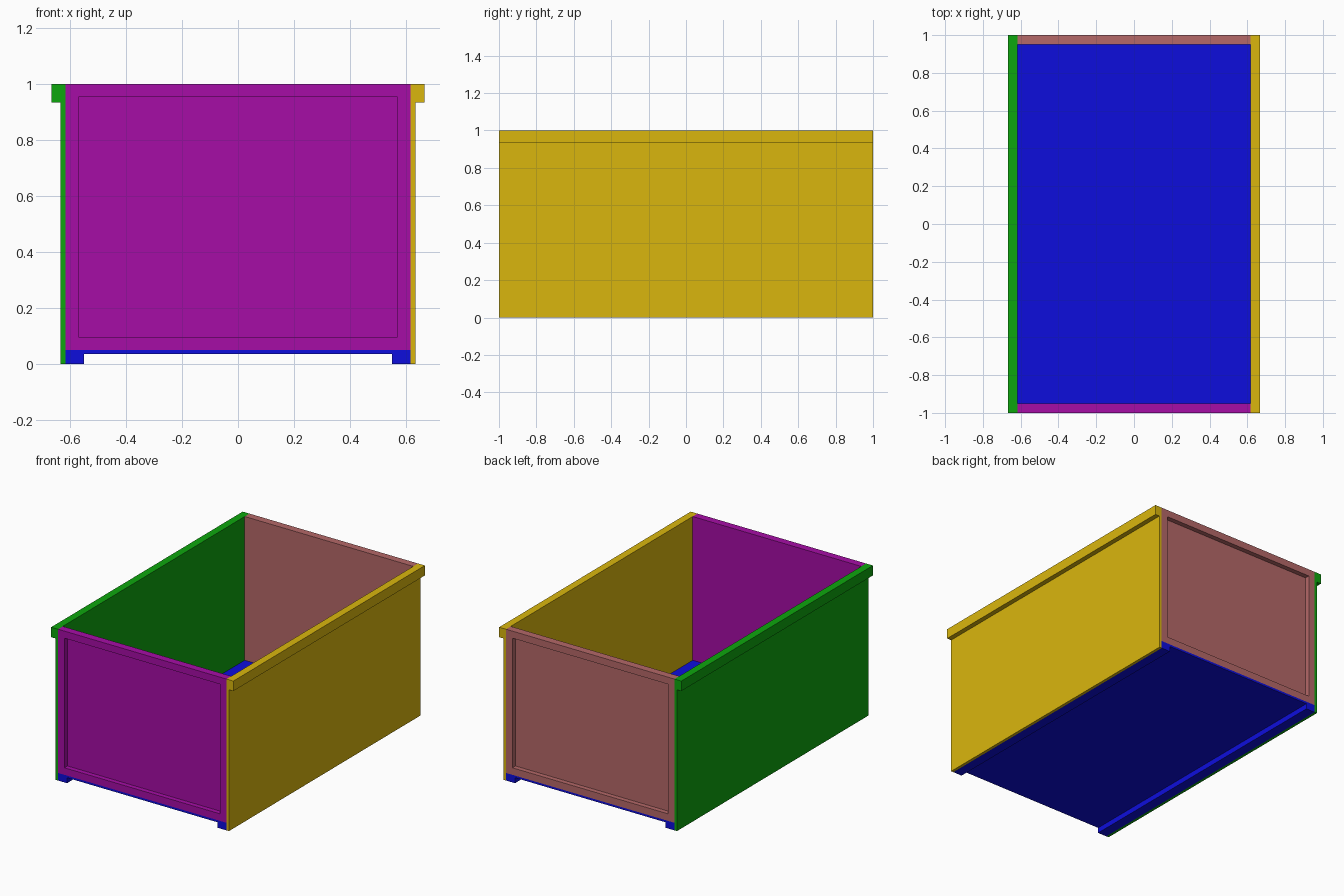
import bpy, bmesh
from mathutils import Vector

if "Cube" in bpy.data.objects:
    bpy.data.objects.remove(bpy.data.objects["Cube"])

W, WEB, RIM = 0.616, 0.018, 0.05   # inner half width, sheet thickness, rim thickness


def material(name, rgb):
    m = bpy.data.materials.new(name)
    m.diffuse_color = (*rgb, 1)
    m.use_nodes = True
    m.node_tree.nodes["Principled BSDF"].inputs["Base Color"].default_value = m.diffuse_color
    return m


def finish(name, bm, mat):
    bmesh.ops.recalc_face_normals(bm, faces=bm.faces)
    mesh = bpy.data.meshes.new(name)
    bm.to_mesh(mesh)
    bm.free()
    mesh.materials.append(mat)
    obj = bpy.data.objects.new(name, mesh)
    bpy.context.collection.objects.link(obj)
    return obj


def extrude_profile(name, profile, mat):
    """Sweep an x-z profile along the full crate length."""
    bm = bmesh.new()
    face = bm.faces.new([bm.verts.new((x, -1, z)) for x, z in profile])
    new = bmesh.ops.extrude_face_region(bm, geom=[face])["geom"]
    bmesh.ops.translate(bm, vec=(0, 2, 0),
                        verts=[v for v in new if isinstance(v, bmesh.types.BMVert)])
    return finish(name, bm, mat)


def end_panel(name, side, mat):
    """Flat inside, framed recess on the outside; side is -1 front, 1 back."""
    bm = bmesh.new()
    bmesh.ops.create_cube(bm, size=1)
    for v in bm.verts:
        v.co = Vector((v.co.x * 2 * W, side * (1 - RIM / 2) + v.co.y * RIM,
                       0.525 + v.co.z * 0.95))
    bm.normal_update()
    outer = max(bm.faces, key=lambda f: f.normal.y * side)
    bmesh.ops.inset_region(bm, faces=[outer], thickness=0.066)
    inner = max((f for f in bm.faces if f.normal.y * side > 0.9),
                key=lambda f: (f.calc_area()))
    new = bmesh.ops.extrude_face_region(bm, geom=[inner])["geom"]
    bmesh.ops.delete(bm, geom=[inner], context='FACES_ONLY')
    bmesh.ops.translate(bm, vec=(0, -side * (RIM - WEB), 0),
                        verts=[v for v in new if isinstance(v, bmesh.types.BMVert)])
    return finish(name, bm, mat)


# Side walls with an outward lip along the top
wall = [(W, 0), (W + WEB, 0), (W + WEB, 0.934), (W + RIM, 0.934), (W + RIM, 1), (W, 1)]
extrude_profile("right_wall", wall, material("yellow", (0.70, 0.47, 0.004)))
extrude_profile("left_wall", [(-x, z) for x, z in wall], material("green", (0.004, 0.38, 0.004)))

# Floor with two runners
half = [(0.55, 0.036), (0.55, 0), (W, 0), (W, 0.05)]
extrude_profile("floor", half + [(-x, z) for x, z in reversed(half)],
                material("blue", (0.004, 0.004, 0.72)))

# Framed end panels
end_panel("front_panel", -1, material("magenta", (0.38, 0.004, 0.38)))
end_panel("back_panel", 1, material("dusty_pink", (0.46, 0.14, 0.14)))
